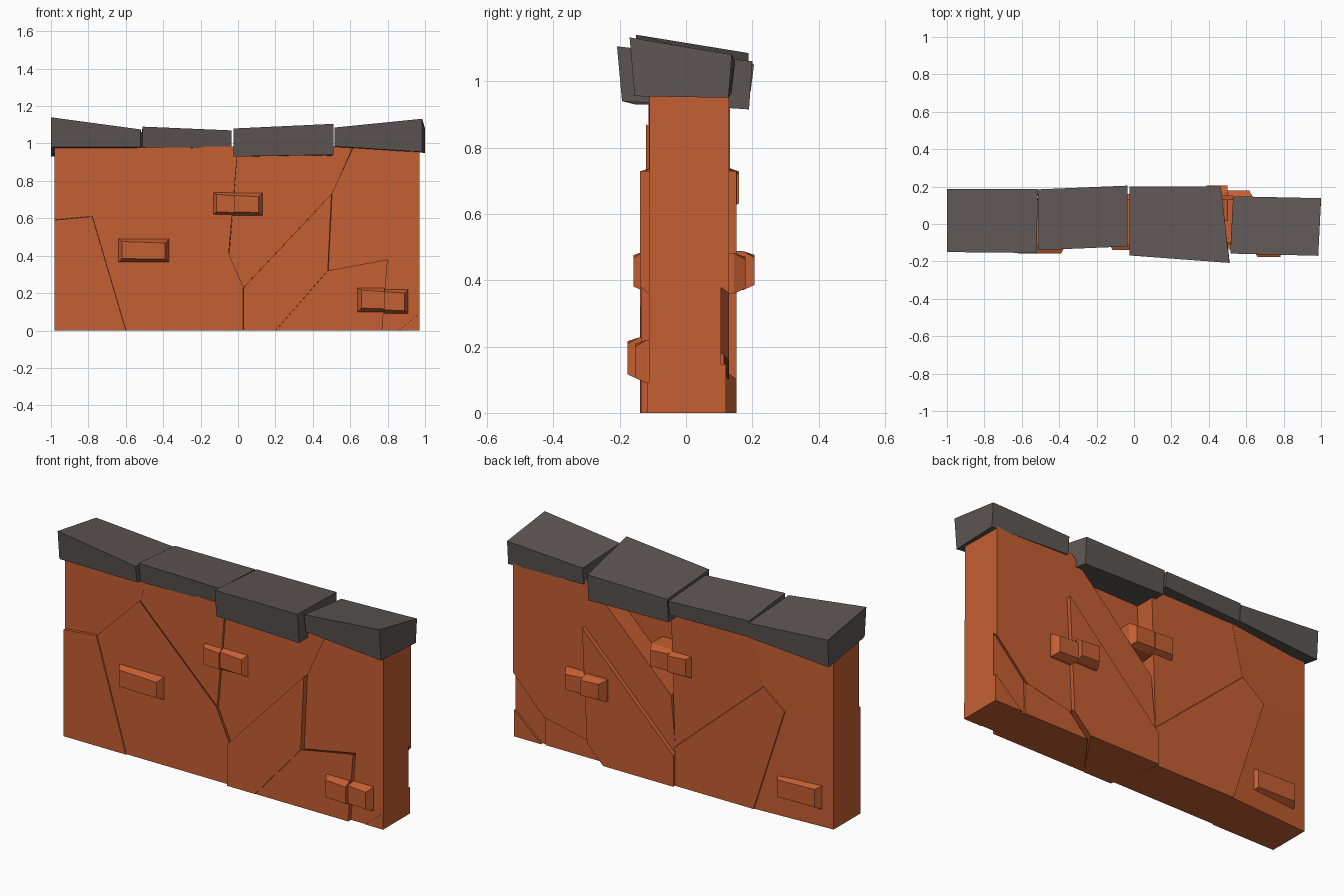
import bpy, bmesh

if "Cube" in bpy.data.objects:
    bpy.data.objects.remove(bpy.data.objects["Cube"])


def material(name, rgb):
    m = bpy.data.materials.new(name)
    m.diffuse_color = (*rgb, 1)
    m.use_nodes = True
    m.node_tree.nodes["Principled BSDF"].inputs["Base Color"].default_value = m.diffuse_color
    return m


CLAY = material("orange clay", (0.56, 0.114, 0.032))
STONE = material("dark stone", (0.11, 0.095, 0.088))


def loft(name, ring_a, ring_b, mat):
    """Solid between two matching rings of points."""
    bm = bmesh.new()
    a = [bm.verts.new(p) for p in ring_a]
    b = [bm.verts.new(p) for p in ring_b]
    n = len(a)
    bm.faces.new(a)
    bm.faces.new(b[::-1])
    for i in range(n):
        bm.faces.new((a[i], b[i], b[(i + 1) % n], a[(i + 1) % n]))
    bmesh.ops.recalc_face_normals(bm, faces=bm.faces)
    me = bpy.data.meshes.new(name)
    bm.to_mesh(me)
    bm.free()
    me.materials.append(mat)
    ob = bpy.data.objects.new(name, me)
    bpy.context.collection.objects.link(ob)
    return ob


# Crack junctions: front x, z then back x, z
T = 0.985
NODES = {
    "A": (-.98, 0, -.98, 0), "B": (-.98, T, -.98, T),
    "C": (.97, T, .97, T), "D": (.97, 0, .97, 0),
    "a": (-.98, .59, -.98, .62), "b": (-.78, .61, -.70, .59),
    "c": (-.52, .87, -.57, .69), "d": (-.48, T, -.50, T),
    "e": (0, T, 0, T), "f": (-.05, .41, -.025, .21),
    "g": (.03, .23, -.03, .17), "h": (.03, 0, -.03, 0),
    "i": (-.60, 0, -.51, 0), "j": (.62, T, .56, T),
    "k": (.50, .73, .53, .73), "l": (.48, .32, .50, .10),
    "m": (.80, .38, .78, .16), "n": (.77, 0, .78, 0),
    "o": (.20, 0, .40, 0), "p": (.97, .55, .97, .36),
    "q": (.97, .09, .97, .15), "r": (.86, 0, .80, 0),
    "s": (0, .49, 0, .49), "t": (.50, T, .50, T),
}


def on_crack(key, y):
    """Point on a crack line at depth y, so neighbouring slabs share one surface."""
    xf, zf, xb, zb = NODES[key]
    t = min(max((y + .115) / .245, 0), 1)
    x = xf + (xb - xf) * t
    if x < -.9 and y > .1:  # the left end is a little thinner at the back
        y -= .026
    return (x, y, zf + (zb - zf) * t)


# Cracked wall slabs: outline, front y, back y
SLABS = [
    ("abcdB", -.113, .133), ("Aiba", -.126, .133), ("ihgfcb", -.120, .138),
    ("dcfe", -.112, .132), ("efgkj", -.100, .02), ("sfgkjt", -.03, .130),
    ("holkg", -.138, .153), ("onml", -.136, .115), ("jklmpC", -.110, .130),
    ("nrqpm", -.112, .105), ("rDq", -.116, .120),
]
for i, (outline, yf, yb) in enumerate(SLABS):
    loft(f"wall_slab_{i + 1}", [on_crack(k, yf) for k in outline],
         [on_crack(k, yb) for k in outline], CLAY)


# Raised bricks, in tapered pieces; the back repeats the front turned half round
def brick(name, x0, x1, z0, z1, y, cut_l=False, cut_r=False):
    s = 1 if y > 0 else -1
    t = .02
    l, r = (0 if cut_l else t), (0 if cut_r else t)
    base = [(x0, 0, z0), (x1, 0, z0), (x1, 0, z1), (x0, 0, z1)]
    rim = y - s * min(.035, abs(y) - .10)
    mid = [(p[0], rim, p[2]) for p in base]
    face = [(x0 + l, y, z0 + t), (x1 - r, y, z0 + t * .8),
            (x1 - r, y, z1 - t), (x0 + l, y, z1 - t * .6)]
    loft(name + "_root", base, mid, CLAY)
    loft(name + "_face", mid, face, CLAY)


brick("front_brick_left", -.64, -.37, .365, .488, -.158)
brick("front_brick_mid_a", -.135, -.02, .615, .74, -.138, cut_r=True)
brick("front_brick_mid_b", -.02, .13, .615, .735, -.128, cut_l=True)
brick("front_brick_right_a", .64, .782, .10, .228, -.176, cut_r=True)
brick("front_brick_right_b", .782, .91, .09, .22, -.154, cut_l=True)
brick("back_brick_left", -.91, -.64, .095, .225, .146)
brick("back_brick_mid_a", -.13, 0, .615, .74, .160, cut_r=True)
brick("back_brick_mid_b", 0, .13, .615, .74, .154, cut_l=True)
brick("back_brick_right_a", .37, .50, .37, .488, .207, cut_r=True)
brick("back_brick_right_b", .50, .635, .36, .482, .18, cut_l=True)

# Coping stones: each end is front x, back x, front y, back y,
# then z of front bottom, front top, back bottom, back top
CAPS = [
    ((-1, -1, -.15, .188, .98, 1.14, .93, 1.085), (-.52, -.515, -.155, .188, .98, 1.075, .965, 1.05)),
    ((-.51, -.515, -.14, .185, .98, 1.09, .965, 1.06), (-.035, -.035, -.12, .205, .975, 1.07, .97, 1.05)),
    ((-.025, -.025, -.168, .20, .93, 1.08, .925, 1.055), (.51, .465, -.208, .20, .94, 1.105, .915, 1.06)),
    ((.515, .53, -.158, .148, .985, 1.085, .965, 1.06), (.985, 1, -.17, .138, .955, 1.132, .95, 1.08)),
]


def end_ring(e):
    xf, xb, yf, yb, fb, ft, bb, bt = e
    return [(xf, yf + .015, fb), (xf, yf, ft), (xb, yb, bt), (xb, yb - .01, bb)]


for i, (left, right) in enumerate(CAPS):
    loft(f"coping_stone_{i + 1}", end_ring(left), end_ring(right), STONE)
